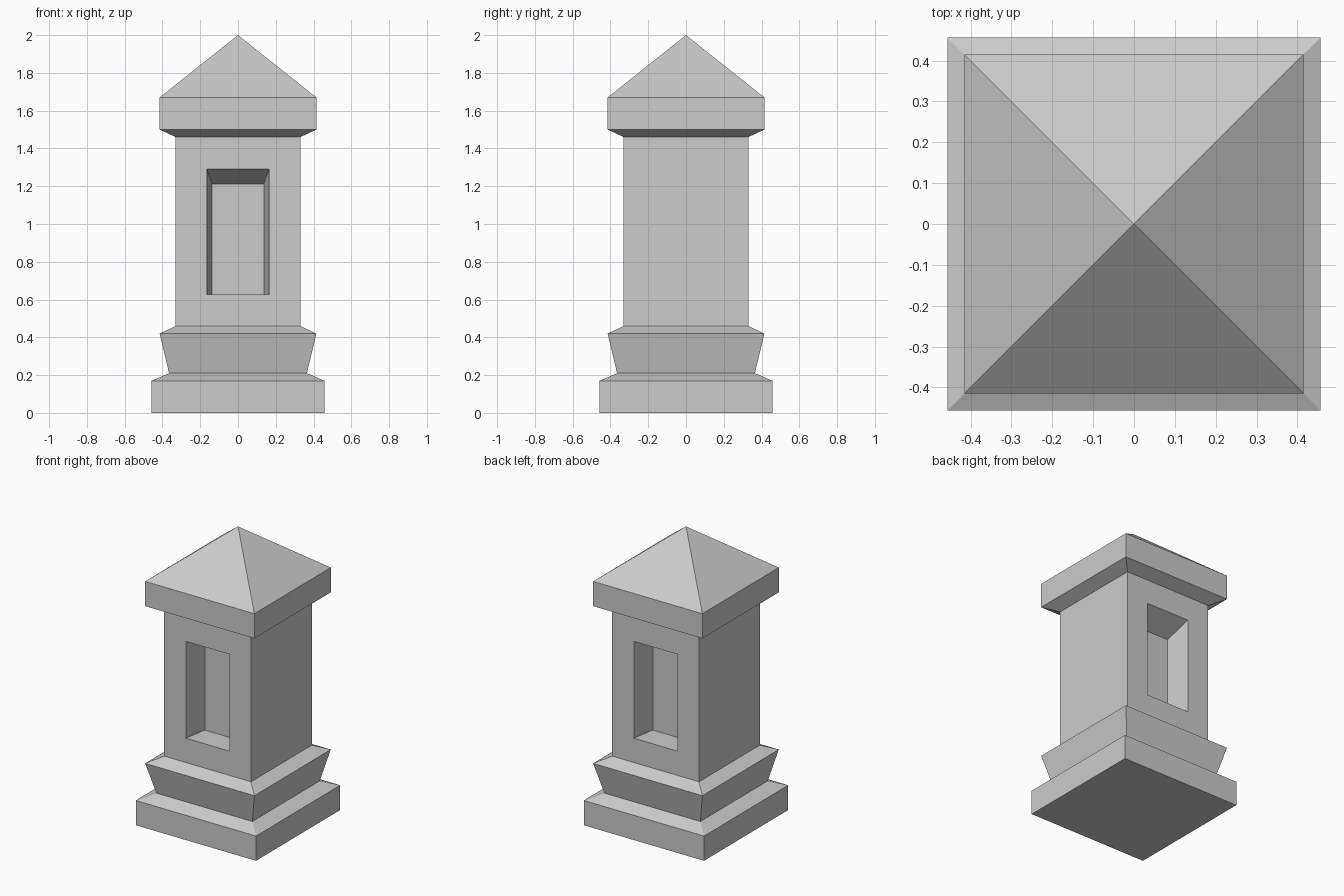
import bpy, bmesh

if "Cube" in bpy.data.objects:
    bpy.data.objects.remove(bpy.data.objects["Cube"])


def loft(name, rings):
    """Solid from stacked four-corner rings, capped at both ends (single point = apex)."""
    bm = bmesh.new()
    loops = [[bm.verts.new(p) for p in ring] for ring in rings]
    for a, b in zip(loops, loops[1:]):
        for i in range(4):
            j = (i + 1) % 4
            bm.faces.new((a[i], a[j], b[0]) if len(b) == 1 else (a[i], a[j], b[j], b[i]))
    for end in (loops[0], loops[-1]):
        if len(end) > 2:
            bm.faces.new(end)
    bmesh.ops.recalc_face_normals(bm, faces=bm.faces[:])
    mesh = bpy.data.meshes.new(name)
    bm.to_mesh(mesh)
    bm.free()
    obj = bpy.data.objects.new(name, mesh)
    bpy.context.collection.objects.link(obj)
    return obj


def square(r, z):
    return [(-r, -r, z), (r, -r, z), (r, r, z), (-r, r, z)]


# Pillar: plinth, flared moulding, shaft and cap as (half width, height)
profile = [(0.457, 0), (0.457, 0.17), (0.365, 0.21), (0.415, 0.42), (0.33, 0.46),
           (0.33, 1.46), (0.415, 1.50), (0.415, 1.67)]
pillar = loft("pillar", [square(r, z) for r, z in profile] + [[(0, 0, 2.0)]])

# Tapered niches in the front and back of the shaft
FACE, DEPTH, BOTTOM = 0.33, 0.165, 0.627


def niche_ring(t, side):
    """Niche outline: t = 0 at the shaft face, t = 1 at the recessed panel."""
    w, top, y = 0.165 - 0.028 * t, 1.292 - 0.08 * t, side * (FACE - DEPTH * t)
    return [(-w, y, BOTTOM), (w, y, BOTTOM), (w, y, top), (-w, y, top)]


for side, label in ((-1, "front"), (1, "back")):
    cutter = loft(label + "_niche_cutter", [niche_ring(-0.2, side), niche_ring(1, side)])
    cutter.hide_render = True
    cutter.display_type = 'WIRE'
    cut = pillar.modifiers.new(label + "_niche", 'BOOLEAN')
    cut.operation = 'DIFFERENCE'
    cut.solver = 'EXACT'
    cut.object = cutter
